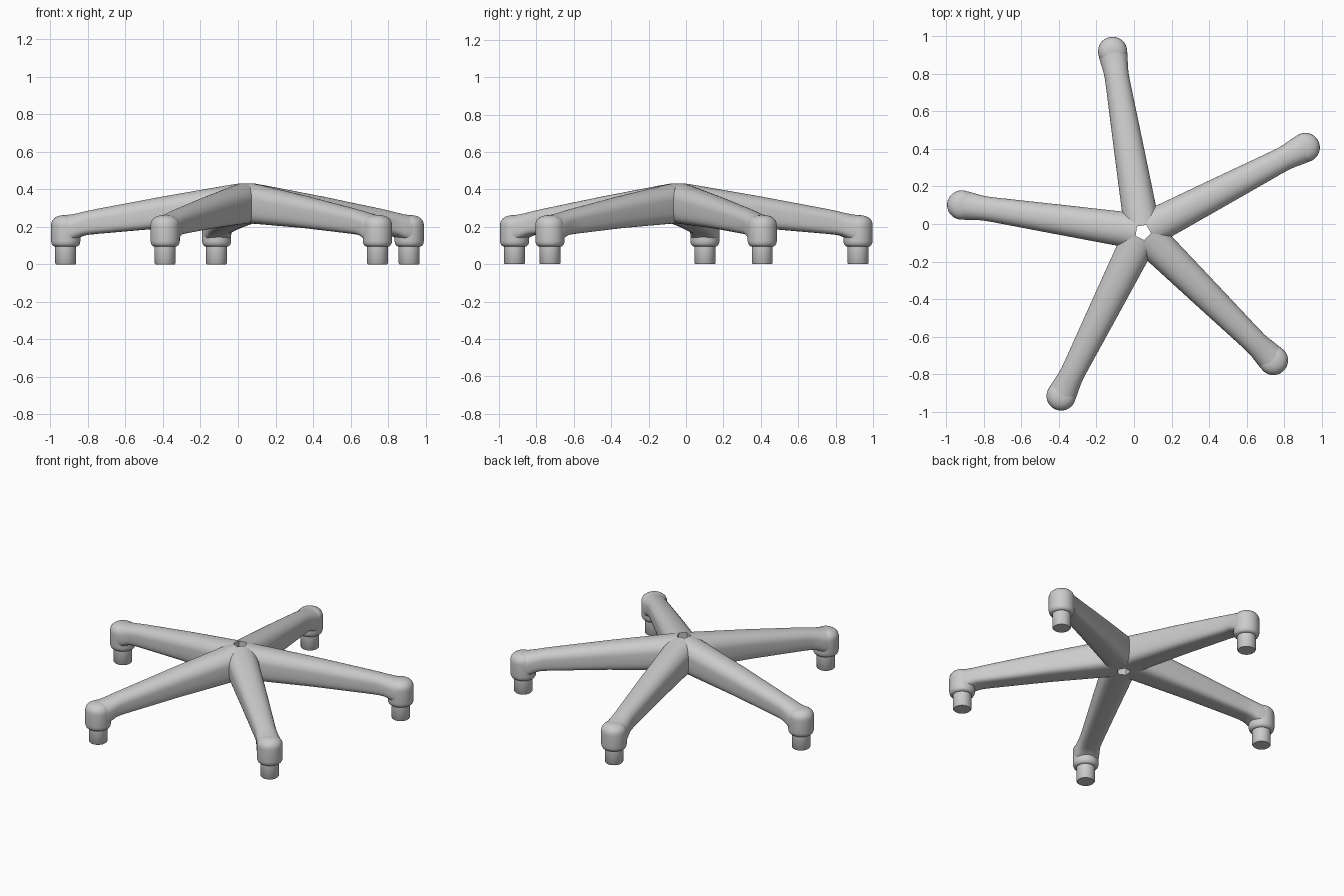
import bpy, bmesh, math
from mathutils import Vector, Matrix

if "Cube" in bpy.data.objects:
    bpy.data.objects.remove(bpy.data.objects["Cube"])

HUB = Vector((0.047, -0.043, 0))
REACH = 0.976


def finish(name, bm, angle):
    bmesh.ops.recalc_face_normals(bm, faces=bm.faces)
    mesh = bpy.data.meshes.new(name)
    bm.to_mesh(mesh)
    bm.free()
    ob = bpy.data.objects.new(name, mesh)
    bpy.context.collection.objects.link(ob)
    ob.matrix_world = Matrix.Translation(HUB) @ Matrix.Rotation(angle, 4, 'Z')
    bpy.ops.object.select_all(action='DESELECT')
    ob.select_set(True)
    bpy.context.view_layer.objects.active = ob
    bpy.ops.object.shade_smooth_by_angle(angle=math.radians(40))


def power(v, n):
    return math.copysign(abs(v) ** (2 / n), v)


def section(bm, r, w, top, bottom, sides=40):
    # arched top, boxier underside
    zc = top - 0.9 * w
    ring = []
    for i in range(sides):
        a = 2 * math.pi * (i + 0.5) / sides
        c, s = math.cos(a), math.sin(a)
        n = 2.2 if s > 0 else 4
        h = top - zc if s > 0 else zc - bottom
        ring.append(bm.verts.new((r, w * power(c, n), zc + h * power(s, n))))
    return ring


# distance from hub, half width, top, bottom
STATIONS = [(0.035, 0.094, 0.432, 0.218), (0.10, 0.093, 0.422, 0.215),
            (0.45, 0.080, 0.362, 0.193), (0.80, 0.066, 0.297, 0.163),
            (0.85, 0.065, 0.287, 0.158), (0.88, 0.067, 0.280, 0.153),
            (0.91, 0.071, 0.273, 0.140), (0.94, 0.075, 0.267, 0.125),
            (0.97, 0.077, 0.263, 0.122)]

# caster socket and pin, as radius and height
FOOT = [(0, 0.263), (0.025, 0.261), (0.045, 0.256), (0.060, 0.247),
        (0.071, 0.235), (0.077, 0.220), (0.078, 0.205), (0.078, 0.125),
        (0.076, 0.112), (0.071, 0.102), (0.063, 0.096), (0.056, 0.095),
        (0.056, 0.006), (0.051, 0), (0, 0)]


def arm(name, angle):
    bm = bmesh.new()
    rings = [section(bm, *s) for s in STATIONS]
    for a, b in zip(rings, rings[1:]):
        for i in range(len(a)):
            j = (i + 1) % len(a)
            bm.faces.new((a[i], a[j], b[j], b[i]))
    bm.faces.new(rings[0])
    # mitre against the neighbouring arms
    for side in (1, -1):
        t = math.radians(36)
        normal = Vector((-math.sin(t), side * math.cos(t), 0))
        bmesh.ops.bisect_plane(bm, geom=bm.verts[:] + bm.edges[:] + bm.faces[:],
                               plane_co=(0, 0, 0), plane_no=normal, clear_outer=True)
    finish(name, bm, angle)


def foot(name, angle):
    bm = bmesh.new()
    verts = [bm.verts.new((REACH + r, 0, z)) for r, z in FOOT]
    edges = [bm.edges.new(p) for p in zip(verts, verts[1:])]
    bmesh.ops.spin(bm, geom=verts + edges, cent=(REACH, 0, 0), axis=(0, 0, 1),
                   angle=2 * math.pi, steps=40)
    bmesh.ops.remove_doubles(bm, verts=bm.verts, dist=1e-4)
    finish(name, bm, angle)


# five arms, each ending in a caster foot
for k in range(5):
    angle = math.radians(27.5 + 72 * k)
    arm(f"arm_{k + 1}", angle)
    foot(f"caster_foot_{k + 1}", angle)
